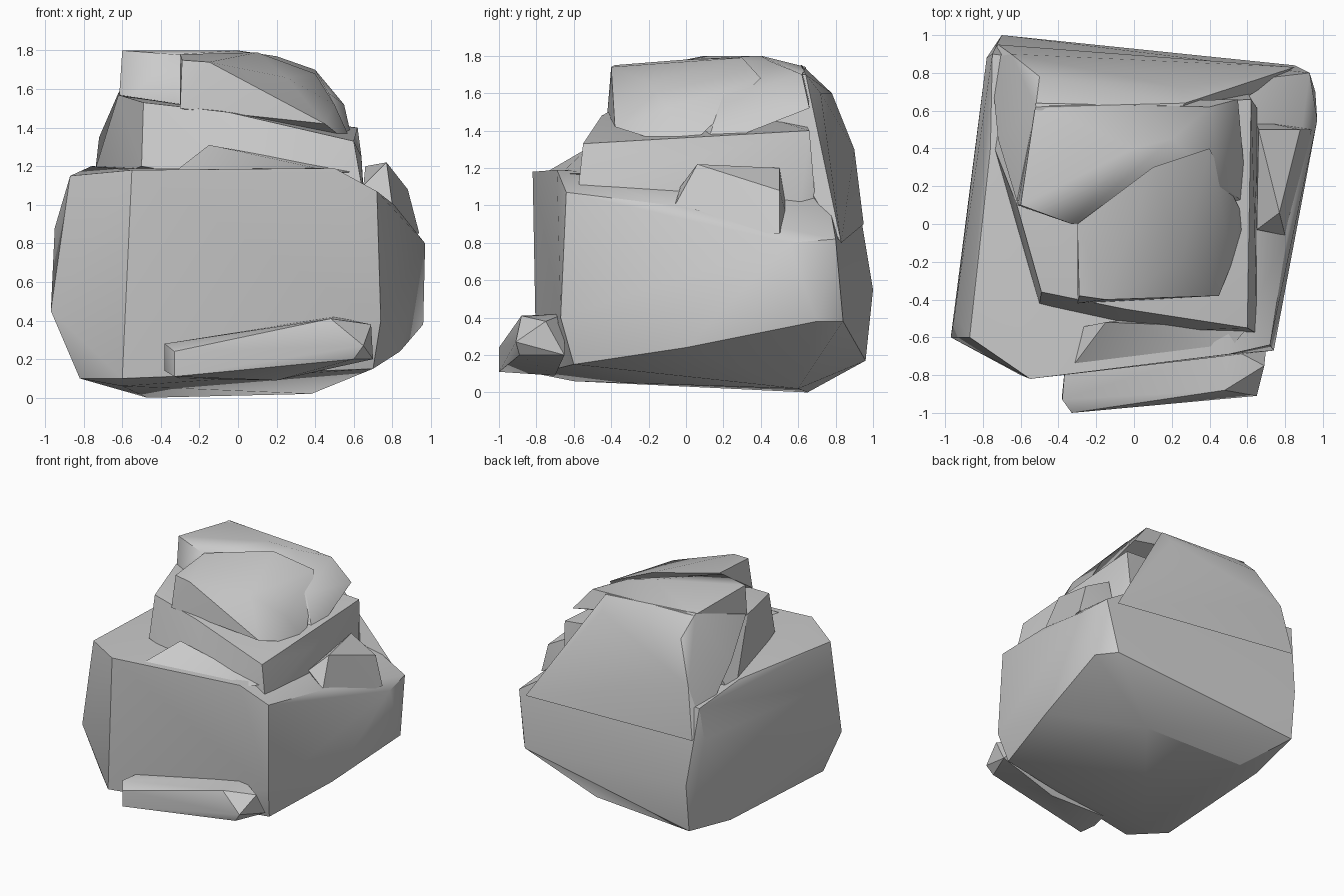
import bpy
import bmesh
from math import radians

# Remove the default cube only
default_cube = bpy.data.objects.get("Cube")
if default_cube:
    bpy.data.objects.remove(default_cube, do_unlink=True)

# Single stone colour
stone = bpy.data.materials.new("grey_stone")
stone.use_nodes = True
stone_colour = (.6, .6, .6, 1)
stone.diffuse_color = stone_colour
for node in stone.node_tree.nodes:
    if node.type == "BSDF_PRINCIPLED":
        node.inputs["Base Color"].default_value = stone_colour
        node.inputs["Roughness"].default_value = .9


def chiselled_rock(name, corners, smooth_angle=32):
    """Wrap a convex chunk of stone around a few corner points."""
    mesh = bpy.data.meshes.new(name)
    bm = bmesh.new()
    for corner in corners:
        bm.verts.new(corner)
    hull = bmesh.ops.convex_hull(bm, input=bm.verts[:])
    loose = [item for item in hull["geom_interior"] + hull["geom_unused"]
             if isinstance(item, bmesh.types.BMVert) and item.is_valid]
    bmesh.ops.delete(bm, geom=list(set(loose)), context="VERTS")
    bmesh.ops.dissolve_limit(bm, angle_limit=radians(2),
                             verts=bm.verts[:], edges=bm.edges[:])
    bmesh.ops.triangulate(bm, faces=bm.faces[:])
    bmesh.ops.recalc_face_normals(bm, faces=bm.faces[:])
    bm.to_mesh(mesh)
    bm.free()
    mesh.materials.append(stone)
    rock = bpy.data.objects.new(name, mesh)
    bpy.context.collection.objects.link(rock)

    # Soften shallow facets while keeping the broken edges crisp
    bpy.ops.object.select_all(action="DESELECT")
    rock.select_set(True)
    bpy.context.view_layer.objects.active = rock
    bpy.ops.object.shade_smooth_by_angle(angle=radians(smooth_angle))
    return rock


# Wide lower boulder with an undercut foot
chiselled_rock("base_boulder", [
    # front wall
    (-.87, -.6, 1.15), (-.55, -.82, 1.18), (.5, -.69, 1.19),
    (.72, -.64, 1.07), (.74, -.67, .4), (-.6, -.8, .1),
    (-.82, -.58, .1), (-.97, -.6, .45), (-.95, -.48, .88),
    # right wall and its undercut
    (.81, -.07, 1), (.84, 0, .24), (.7, -.6, .15),
    (.96, .7, .38), (.97, .55, .8), (.93, .8, .82),
    # rear wall
    (-.7, 1, .55), (-.7, .96, .17), (.85, .84, .38),
    (-.75, .9, 1.15), (-.78, .88, .9), (.5, .75, 1.1),
    # left wall and footprint
    (-.83, .07, .8), (-.76, .4, 1.2), (-.75, .5, .1),
    (-.47, .65, 0), (.38, .6, .02), (-.6, -.6, .06),
])

# Middle tier with a leaning left side
chiselled_rock("middle_tier", [
    (-.75, .43, 1.15), (-.5, -.42, 1.2), (.1, -.57, 1.1),
    (.65, -.58, 1.05), (-.62, .1, 1.57), (-.49, -.36, 1.53),
    (-.05, -.45, 1.48), (.6, -.55, 1.33), (.64, 0, 1.25),
    (.66, .6, .92), (.6, .7, .92), (.62, .66, 1.4),
    (-.55, .6, 1.5), (-.76, .5, 1.1),
])

# Rear shoulder that slopes up to the summit
chiselled_rock("rear_shoulder", [
    (-.76, .88, 1), (-.72, .95, .9), (-.65, .9, 1.3),
    (-.72, .45, 1.35), (-.62, .12, 1.58), (-.5, .78, 1.6),
    (-.52, .62, 1.75), (.25, .72, 1.6), (.27, .64, 1.7),
    (.55, .78, 1.15), (.85, .83, .8), (0, .3, 1.7),
])

# Two overlapping summit blocks leave the stepped notch
chiselled_rock("summit_rear", [
    (-.6, .1, 1.8), (-.62, .1, 1.5), (-.33, 0, 1.78),
    (-.33, 0, 1.5), (-.52, .64, 1.74), (0, .4, 1.8),
    (.2, .45, 1.77), (.4, .62, 1.7), (.55, .66, 1.52),
    (.47, .2, 1.58), (.6, .1, 1.3),
], 45)
chiselled_rock("summit_front", [
    (-.29, -.38, 1.75), (-.15, -.4, 1.74), (-.3, -.42, 1.5),
    (-.3, 0, 1.78), (.1, .3, 1.79), (.4, .4, 1.68),
    (.25, -.2, 1.66), (.45, -.38, 1.42), (.5, -.1, 1.52),
    (.6, 0, 1.3),
], 45)

# Raised shoulder on the right wall
chiselled_rock("right_shoulder", [
    (.77, .06, 1.22), (.66, .5, 1.2), (.65, -.03, 1.1),
    (.8, -.06, 1), (.88, .5, 1.08), (.94, .5, .85),
    (.64, .55, .9), (.84, -.02, .85),
])

# Thin wedge between the front wall and middle tier
chiselled_rock("front_wedge", [
    (-.33, -.76, 1.17), (-.15, -.52, 1.31), (.6, -.55, 1.17),
    (-.3, -.55, 1.15), (.5, -.67, 1.17), (0, -.5, 1.1),
])

# Long loose slab at the foot of the front wall
chiselled_rock("foot_slab", [
    (-.38, -.93, .28), (-.33, -1, .24), (-.33, -1, .11),
    (-.38, -.9, .14), (.65, -.91, .27), (.6, -.89, .2),
    (.48, -.88, .41), (.69, -.75, .38), (.5, -.65, .42),
    (-.36, -.7, .27), (.2, -.7, .09), (-.3, -.7, .1),
    (.7, -.65, .2),
])
